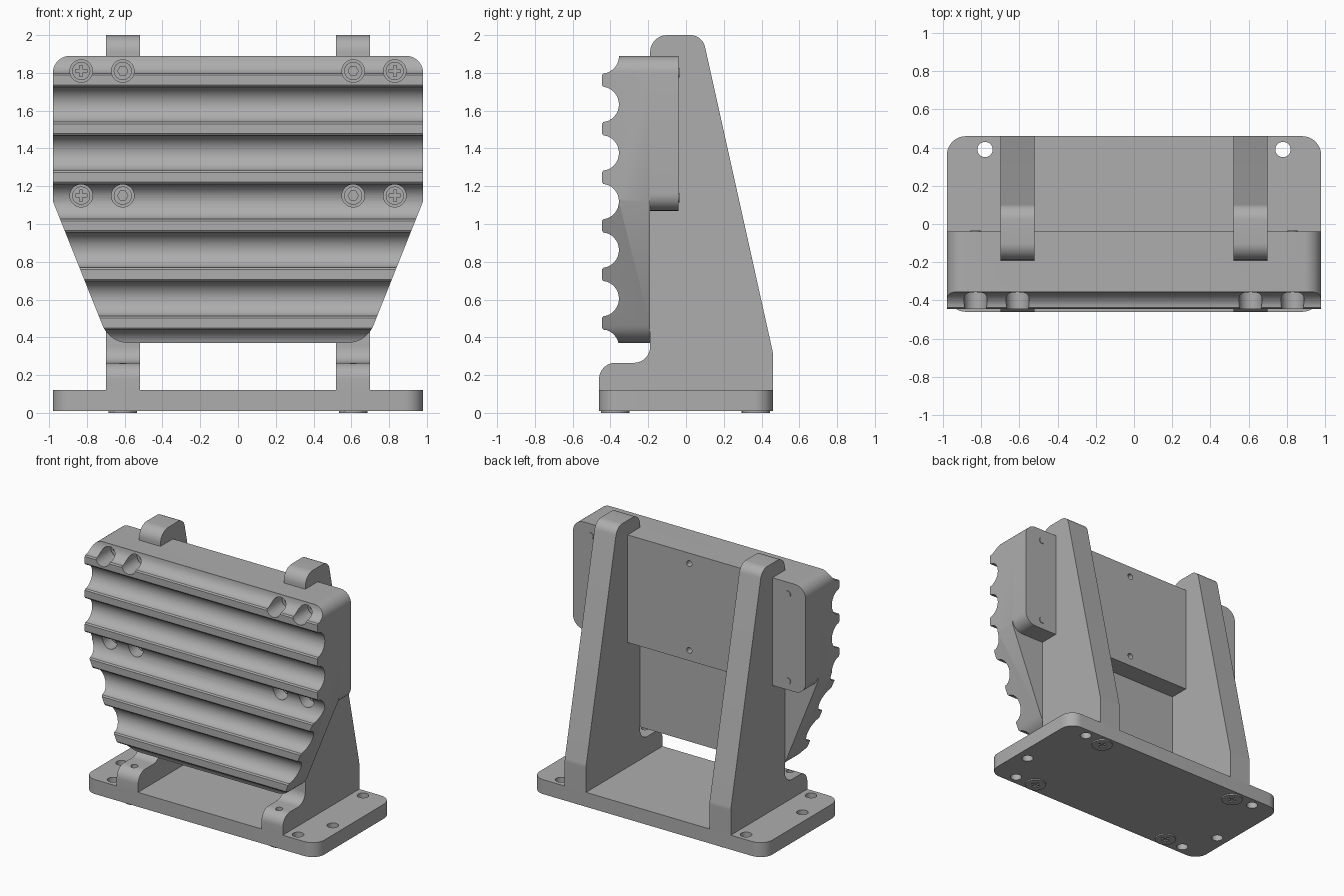
import bpy, bmesh, math
from mathutils import Vector

if "Cube" in bpy.data.objects:
    bpy.data.objects.remove(bpy.data.objects["Cube"])

grey = bpy.data.materials.new("machined grey")
grey.diffuse_color = (0.42, 0.42, 0.42, 1)
grey.use_nodes = True
grey.node_tree.nodes["Principled BSDF"].inputs["Base Color"].default_value = grey.diffuse_color


def place(axis, a, b, h):
    """Map a flat profile point plus a depth to 3D along the chosen axis."""
    return {"X": (h, a, b), "Y": (a, h, b), "Z": (a, b, h)}[axis]


def solids(name, profiles, axis):
    """Extrude each (points, low, high) along the axis into one object."""
    bm = bmesh.new()
    for pts, lo, hi in profiles:
        low = [bm.verts.new(place(axis, a, b, lo)) for a, b in pts]
        high = [bm.verts.new(place(axis, a, b, hi)) for a, b in pts]
        bm.faces.new(low)
        bm.faces.new(high)
        n = len(pts)
        for i in range(n):
            j = (i + 1) % n
            bm.faces.new((low[i], low[j], high[j], high[i]))
    bmesh.ops.recalc_face_normals(bm, faces=bm.faces)
    mesh = bpy.data.meshes.new(name)
    bm.to_mesh(mesh)
    bm.free()
    ob = bpy.data.objects.new(name, mesh)
    bpy.context.collection.objects.link(ob)
    mesh.materials.append(grey)
    return ob


def fillet(corners, n=10):
    """Round each (a, b, radius) corner of a polygon."""
    out = []
    for i, (x, y, r) in enumerate(corners):
        p = Vector((x, y))
        if r == 0:
            out.append((x, y))
            continue
        a = (Vector(corners[i - 1][:2]) - p).normalized()
        b = (Vector(corners[(i + 1) % len(corners)][:2]) - p).normalized()
        half = a.angle(b) / 2
        c = p + (a + b).normalized() * (r / math.sin(half))
        v0 = p + a * (r / math.tan(half)) - c
        v1 = p + b * (r / math.tan(half)) - c
        th = v0.angle(v1)
        for k in range(n + 1):
            t = k / n
            v = (v0 * math.sin((1 - t) * th) + v1 * math.sin(t * th)) / math.sin(th)
            out.append(tuple(c + v))
    return out


def circle(x, y, r, n=32):
    return [(x + r * math.cos(math.tau * i / n), y + r * math.sin(math.tau * i / n))
            for i in range(n)]


def cross(x, y, s, w):
    return [(x + a, y + b) for a, b in (
        (s, -w), (s, w), (w, w), (w, s), (-w, s), (-w, w),
        (-s, w), (-s, -w), (-w, -w), (-w, -s), (w, -s), (w, -w))]


def boolean(ob, cutter, operation="DIFFERENCE"):
    mod = ob.modifiers.new("cut", "BOOLEAN")
    mod.operation = operation
    mod.solver = "EXACT"
    mod.object = cutter
    bpy.context.view_layer.objects.active = ob
    bpy.ops.object.modifier_apply(modifier=mod.name)
    bpy.data.objects.remove(cutter)


SIDES = (-1, 1)
SCREW_Z = (1.81, 1.15)

# base plate with mounting holes and recesses for the underside screws
base = solids("base_plate", [(fillet([(-.98, -.46, .1), (.98, -.46, .1),
                                      (.98, .46, .1), (-.98, .46, .1)]), .01, .12)], "Z")
holes = [(circle(s * x, y, .04), -.1, .3) for s in SIDES
         for x, y in ((.78, .39), (.78, -.39), (.89, -.13))]
boolean(base, solids("hole_cutter", holes, "Z"))

# side brackets with a small hole in each front foot
bracket = fillet([(-.46, .12, 0), (-.46, .265, .085), (-.19, .265, .085),
                  (-.19, 2, .09), (.087, 2, .08), (.46, .32, .12), (.46, .12, 0)])
for s in SIDES:
    ob = solids("bracket", [(bracket, s * .52, s * .70)], "X")
    boolean(ob, solids("hole_cutter", [(circle(s * .61, -.375, .025), .2, .4)], "Z"))

# ridged jaw: scalloped profile
prof = [(-.19, .37), (-.19, 1.89)]
PITCH, R = .257, .095
for k in range(7):
    zc = 1.89 - PITCH * k
    t0 = 0 if k == 0 else 72
    t1 = math.degrees(math.asin((.37 - zc) / R)) if k == 6 else -72
    for i in range(15):
        t = math.radians(t0 + (t1 - t0) * i / 14)
        prof.append((-.45 + R * math.cos(t), zc + R * math.sin(t)))
    if k < 6:
        zt = zc - PITCH / 2
        prof += [(-.437, zt + .036), (-.445, zt + .026),
                 (-.445, zt - .026), (-.437, zt - .036)]
jaw = solids("ridged_jaw", [(prof, -1.1, 1.1)], "X")
outline = fillet([(-.98, 1.89, .09), (-.98, 1.12, 0), (-.68, .37, .15),
                  (.68, .37, .15), (.98, 1.12, 0), (.98, 1.89, .09)])
boolean(jaw, solids("outline_cutter", [(outline, -.6, 0)], "Y"), "INTERSECT")
bores = [(circle(s * x, z, .06), -.6, -.225) for s in SIDES for x in (.83, .61) for z in SCREW_Z]
boolean(jaw, solids("bore_cutter", bores, "Y"))

# thick pads behind the jaw, between and outside the brackets
pad = solids("middle_back_pad", [([(-.52, 1.07), (.52, 1.07), (.52, 1.89), (-.52, 1.89)],
                                  -.19, -.04)], "Y")
boolean(pad, solids("hole_cutter", [(circle(0, z, .022), -.14, .1) for z in SCREW_Z], "Y"))
for s in SIDES:
    side = fillet([(s * .70, 1.07, 0), (s * .98, 1.07, .09),
                   (s * .98, 1.89, .09), (s * .70, 1.89, 0)])
    solids("outer_back_pad", [(side, -.19, -.04)], "Y")

# jaw screws: cross heads outside, hex sockets into the brackets
for s in SIDES:
    for z in SCREW_Z:
        ob = solids("cross_screw", [(circle(s * .83, z, .048), -.275, -.22)], "Y")
        boolean(ob, solids("cutter", [(cross(s * .83, z, .03, .008), -.4, -.25)], "Y"))
        solids("screw_tip", [(circle(s * .83, z - .01, .025, 20), -.06, -.034)], "Y")
        ob = solids("hex_screw", [(circle(s * .61, z, .048), -.275, -.22)], "Y")
        boolean(ob, solids("cutter", [(circle(s * .61, z, .027, 6), -.4, -.245)], "Y"))

# underside screws holding the brackets
for s in SIDES:
    for y in (-.375, .37):
        ob = solids("underside_screw", [(circle(s * .61, y, .075), 0, .03)], "Z")
        boolean(ob, solids("cutter", [(cross(s * .61, y, .035, .009), -.1, .02)], "Z"))

# smooth the curved faces, keep the edges sharp
for ob in bpy.context.scene.objects:
    ob.select_set(True)
    bpy.context.view_layer.objects.active = ob
bpy.ops.object.shade_smooth_by_angle(angle=math.radians(30))
